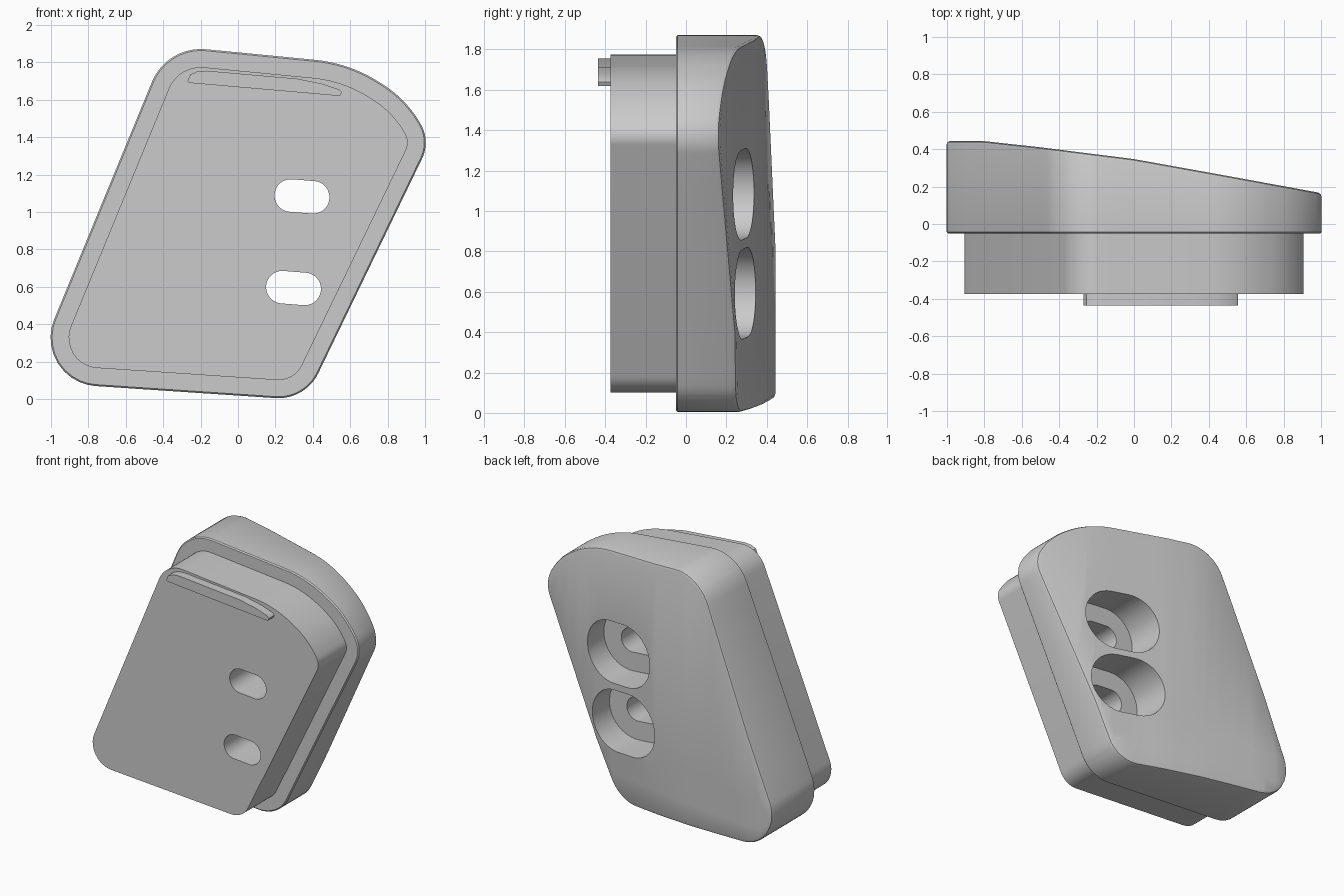
import bpy, bmesh, math
from mathutils import Vector

if "Cube" in bpy.data.objects:
    bpy.data.objects.remove(bpy.data.objects["Cube"], do_unlink=True)

grey = bpy.data.materials.new("plain grey")
grey.use_nodes = True
grey.diffuse_color = (0.6, 0.6, 0.6, 1)
grey.node_tree.nodes["Principled BSDF"].inputs["Base Color"].default_value = (0.6, 0.6, 0.6, 1)

# Leaning outline in x, z: corner position and tangent length of its round
CORNERS = [(-1.12, 0.093, 0.36), (-0.38, 1.89, 0.21), (0.60, 1.795, 0.19),
           (0.90, 1.60, 0.14), (1.03, 1.38, 0.105), (0.36, -0.006, 0.16)]


def outline(inset=0.0, steps=10):
    """Rounded polygon, moved inward by inset."""
    points = []
    for i, (x, z, t) in enumerate(CORNERS):
        c = Vector((x, z))
        a = (Vector(CORNERS[i - 1][:2]) - c).normalized()
        b = (Vector(CORNERS[(i + 1) % len(CORNERS)][:2]) - c).normalized()
        half = a.angle(b) / 2
        c += (a + b).normalized() * inset / math.sin(half)
        t -= inset / math.tan(half)
        p, q, w = c + a * t, c + b * t, math.sin(half)
        for k in range(steps + 1):
            s = k / steps
            u, v, r = (1 - s) ** 2, 2 * w * s * (1 - s), s * s
            points.append((p * u + c * v + q * r) / (u + v + r))
    return points


def slot(cx, cz, straight, radius, steps=20):
    """Stadium outline, tilted slightly down toward +x."""
    points, tilt = [], -0.08
    for side in (0, 1):
        for k in range(steps + 1):
            ang = math.pi * (k / steps - 0.5 + side)
            x = radius * math.cos(ang) + (straight if side == 0 else -straight)
            z = radius * math.sin(ang)
            points.append(Vector((cx + x * math.cos(tilt) - z * math.sin(tilt),
                                  cz + x * math.sin(tilt) + z * math.cos(tilt))))
    return points


def loft(name, sections, shape=None):
    """Solid through (outline, y) sections, capped at both ends."""
    bm = bmesh.new()
    rings = [[bm.verts.new((p.x, y, p.y)) for p in pts] for pts, y in sections]
    for r0, r1 in zip(rings, rings[1:]):
        n = len(r0)
        for i in range(n):
            j = (i + 1) % n
            bm.faces.new((r0[i], r0[j], r1[j], r1[i]))
    bm.faces.new(rings[0])
    bm.faces.new(rings[-1])
    bmesh.ops.recalc_face_normals(bm, faces=bm.faces)
    if shape:
        shape(bm)
    mesh = bpy.data.meshes.new(name)
    bm.to_mesh(mesh)
    bm.free()
    mesh.materials.append(grey)
    obj = bpy.data.objects.new(name, mesh)
    bpy.context.collection.objects.link(obj)
    return obj


# Height of the sloping back over x, with a shallow dip near the foot
BACK = [(-1.1, 0.445), (-0.8, 0.443), (-0.5, 0.41), (0, 0.347), (0.5, 0.257), (1.1, 0.147)]


def back_height(x, z):
    for (x0, y0), (x1, y1) in zip(BACK, BACK[1:]):
        if x <= x1:
            y = y0 + (y1 - y0) * (x - x0) / (x1 - x0)
            break
    ramp = min(1, max(0, (x + 0.3) / 0.5))
    return y - 0.03 * ramp * max(0, 1 - z / 0.4)


def slope_back(bm):
    cuts = [((k / 10, 0, 0), (1, 0, 0)) for k in range(-9, 10)]
    cuts += [((0, 0, 0.2 * k), (0, 0, 1)) for k in (1, 2)]
    for co, no in cuts:
        bmesh.ops.bisect_plane(bm, geom=bm.verts[:] + bm.edges[:] + bm.faces[:],
                               plane_co=co, plane_no=no)
    for v in bm.verts:
        if v.co.y > 0.5:
            v.co.y += back_height(v.co.x, v.co.z) - 1
    bmesh.ops.triangulate(bm, faces=[f for f in bm.faces if len(f.verts) > 4])


# Main parts
plate = loft("back_plate", [(outline(0.008), -0.05), (outline(), -0.042), (outline(), 0.98),
                            (outline(0.006), 0.994), (outline(0.02), 1.0)], slope_back)
plug = loft("front_plug", [(outline(0.097), -0.375), (outline(0.097), -0.045)])
lip = [(-0.27, 1.70), (-0.255, 1.735), (-0.22, 1.75), (-0.17, 1.755), (0.32, 1.712), (0.45, 1.685),
       (0.54, 1.655), (0.555, 1.64), (0.545, 1.62), (0.52, 1.622), (-0.26, 1.69)]
tab = loft("locking_tab", [([Vector(p) for p in lip], -0.437), ([Vector(p) for p in lip], -0.37)])

# Two screw slots, each with a wide recess from the back
cutters = []
for cx, cz in ((0.342, 1.083), (0.297, 0.593)):
    through = loft("slot_cutter", [(slot(cx, cz, 0.06, 0.087), y) for y in (-0.6, 0.7)])
    recess = loft("recess_cutter", [(slot(cx, cz, 0.065, 0.222), y) for y in (0.045, 0.7)])
    cutters += [through, recess]
    for target, tools in ((plate, (through, recess)), (plug, (through,))):
        for tool in tools:
            mod = target.modifiers.new("cut", "BOOLEAN")
            mod.operation, mod.solver, mod.object = "DIFFERENCE", "EXACT", tool

for obj in (plate, plug, tab):
    bpy.ops.object.select_all(action="DESELECT")
    obj.select_set(True)
    bpy.context.view_layer.objects.active = obj
    for mod in list(obj.modifiers):
        bpy.ops.object.modifier_apply(modifier=mod.name)
    bpy.ops.object.shade_smooth_by_angle(angle=math.radians(30))
for cutter in cutters:
    bpy.data.objects.remove(cutter, do_unlink=True)
